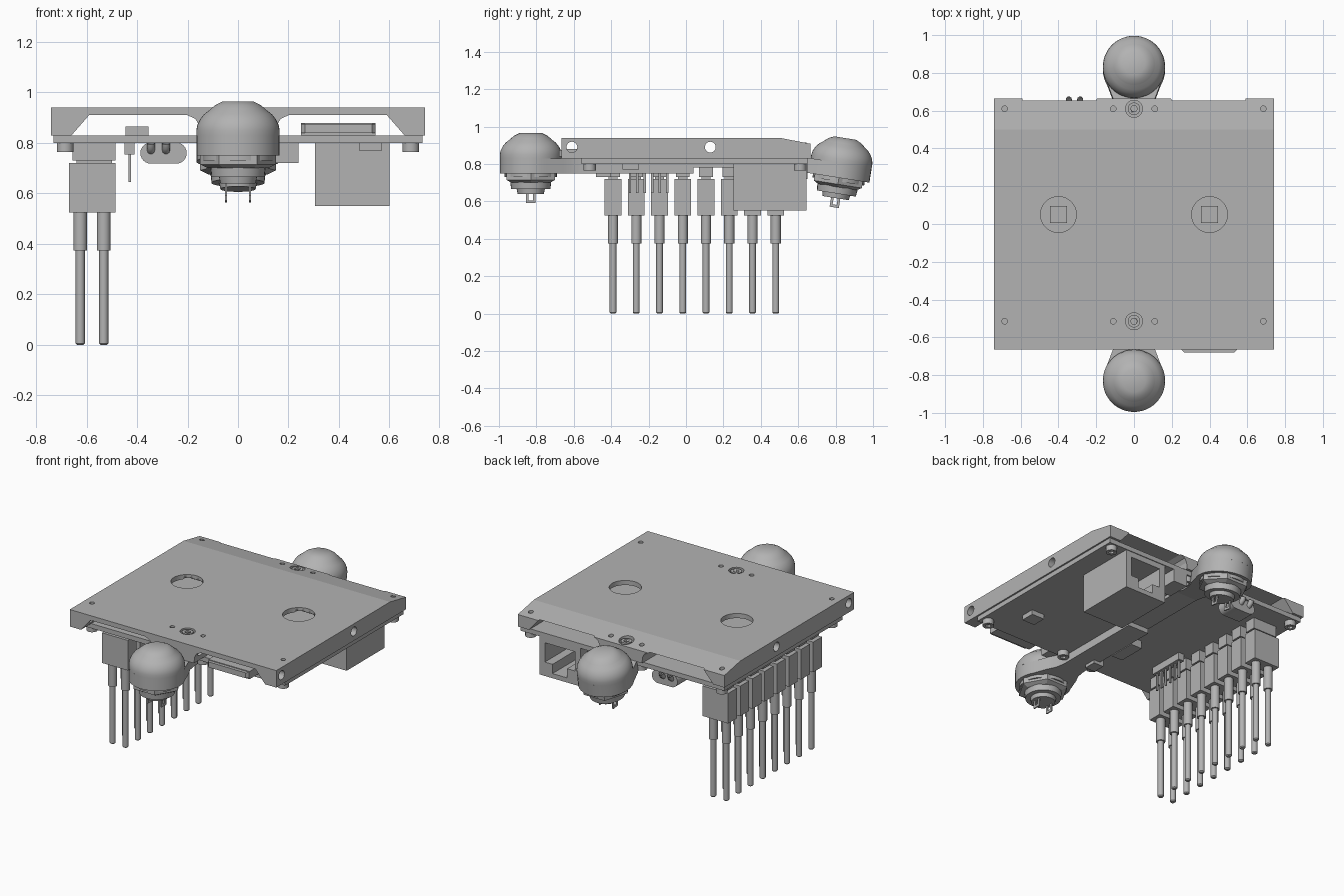
import bpy, math
from mathutils import Matrix, Vector

if "Cube" in bpy.data.objects:
    bpy.data.objects.remove(bpy.data.objects["Cube"])

grey = bpy.data.materials.new("plain grey")
grey.use_nodes = True
grey.diffuse_color = (0.45, 0.45, 0.45, 1)
grey.node_tree.nodes["Principled BSDF"].inputs["Base Color"].default_value = (0.45, 0.45, 0.45, 1)


def mesh(name, verts, faces, smooth=False):
    me = bpy.data.meshes.new(name)
    me.from_pydata(verts, [], faces)
    me.materials.append(grey)
    ob = bpy.data.objects.new(name, me)
    bpy.context.collection.objects.link(ob)
    if smooth:
        activate(ob)
        bpy.ops.object.shade_smooth_by_angle(angle=math.radians(35))
    return ob


def activate(ob):
    bpy.ops.object.select_all(action='DESELECT')
    ob.select_set(True)
    bpy.context.view_layer.objects.active = ob


def prism(name, outline, a, b, axis='z', smooth=False):
    """Extrude a counter-clockwise outline along z, or an (x, z) outline along y."""
    n = len(outline)
    place = (lambda p, h: (p[0], p[1], h)) if axis == 'z' else (lambda p, h: (p[0], -h, p[1]))
    verts = [place(p, h) for h in (a, b) for p in outline]
    faces = [list(range(n))[::-1], list(range(n, 2 * n))]
    faces += [[i, (i + 1) % n, n + (i + 1) % n, n + i] for i in range(n)]
    return mesh(name, verts, faces, smooth)


def box(name, x, y, z):
    return prism(name, [(x[0], y[0]), (x[1], y[0]), (x[1], y[1]), (x[0], y[1])], *z)


def lathe(name, profile, at=(0, 0, 0), sides=32, smooth=True):
    """Revolve (radius, height) points, listed from the bottom up."""
    verts, faces = [], []
    for r, h in profile:
        for k in range(sides):
            t = 2 * math.pi * k / sides
            verts.append((at[0] + r * math.cos(t), at[1] + r * math.sin(t), at[2] + h))
    for j in range(len(profile) - 1):
        for k in range(sides):
            m = (k + 1) % sides
            faces.append([j * sides + k, j * sides + m, (j + 1) * sides + m, (j + 1) * sides + k])
    faces += [list(range(sides))[::-1], list(range(len(verts) - sides, len(verts)))]
    return mesh(name, verts, faces, smooth)


def cylinder(name, r, at, z, sides=24):
    return lathe(name, [(r, z[0]), (r, z[1])], (at[0], at[1], 0), sides)


def cut(ob, cutter):
    activate(ob)
    mod = ob.modifiers.new("cut", 'BOOLEAN')
    mod.operation, mod.solver, mod.object = 'DIFFERENCE', 'EXACT', cutter
    bpy.ops.object.modifier_apply(modifier=mod.name)
    bpy.data.objects.remove(cutter)


# Cover: thick side rails, thin deck and a flared centre rib
half = [(0.74, 0.83), (0.74, 0.94)]
inner = [(0.15, 0.83), (0.155, 0.87), (0.168, 0.895), (0.2, 0.91), (0.59, 0.91), (0.66, 0.83)]
outline = inner + half + [(-x, z) for x, z in reversed(inner + half)]
cover = prism("cover", outline, -0.665, 0.665, 'y')
slope = box("slope_cutter", (-1, 1), (0.5, 0.9), (0.94, 1.1))
slope.data.transform(Matrix.Translation((0, 0.5, 0.94)) @ Matrix.Rotation(math.radians(-11), 4, 'X')
                     @ Matrix.Translation((0, -0.5, -0.94)))
cut(cover, slope)
for s in (-1, 1):
    cut(cover, cylinder("window_cutter", 0.095, (s * 0.4, 0.05), (0.84, 1), 40))
    for y in (-0.515, 0.61):
        for x in (0.11, 0.685):
            cut(cover, cylinder("bolt_hole_cutter", 0.015, (s * x, y), (0.8, 1), 16))
for y in (-0.61, 0.13):
    c = cylinder("side_hole_cutter", 0.029, (0, 0), (-1, 1))
    c.data.transform(Matrix.Translation((0, y, 0.89)) @ Matrix.Rotation(math.pi / 2, 4, 'Y'))
    cut(cover, c)

# Centre screws set into the deck, each with a hex socket
for y, top in ((-0.515, 0.94), (0.61, 0.918)):
    cut(cover, cylinder("counterbore_cutter", 0.045, (0, y), (top - 0.03, 1)))
    screw = cylinder("centre_screw", 0.033, (0, y), (top - 0.035, top - 0.003))
    cut(screw, cylinder("socket_cutter", 0.018, (0, y), (top - 0.02, 1), 6))

# Circuit board with the screws that hold it
box("circuit_board", (-0.73, 0.73), (-0.56, 0.65), (0.8, 0.83))
for x in (-0.685, -0.11, 0.11, 0.685):
    for y in (-0.515, 0.61):
        screw = cylinder("board_screw", 0.033, (x, y), (0.765, 0.8))
        cut(screw, cylinder("socket_cutter", 0.016, (x, y), (0.7, 0.78), 6))

# Parts on the board
for x in (-0.4, 0.4):
    box("sensor", (x - 0.045, x + 0.045), (0.005, 0.095), (0.83, 0.865))
box("card_slot", (0.25, 0.545), (-0.66, -0.25), (0.83, 0.88))
prism("card", [(0.25, -0.3), (0.25, -0.665), (0.265, -0.68), (0.53, -0.68), (0.545, -0.665),
               (0.545, -0.3)], 0.84, 0.875)
box("chip", (0.48, 0.57), (-0.34, -0.25), (0.77, 0.8))
box("long_part", (-0.16, -0.08), (-0.3, -0.12), (0.75, 0.8))
box("small_part", (-0.1, -0.03), (-0.48, -0.4), (0.73, 0.8))
box("rear_part", (0.14, 0.24), (0.5, 0.65), (0.72, 0.8))

# Pin strip
box("pin_strip", (-0.45, -0.41), (-0.32, -0.08), (0.755, 0.8))
for i in range(6):
    y = -0.3 + i * 0.04
    box("strip_pin", (-0.434, -0.424), (y - 0.006, y + 0.006), (0.645, 0.76))

# Network socket, open to the back, with a latch notch
socket = box("network_socket", (0.305, 0.6), (0.255, 0.645), (0.55, 0.8))
cut(socket, box("opening_cutter", (0.345, 0.56), (0.36, 0.7), (0.64, 0.765)))
cut(socket, box("notch_cutter", (0.4, 0.505), (0.36, 0.7), (0.58, 0.66)))

# Rounded plug with two wire loops
capsule = []
for cx, start in ((-0.245, -90), (-0.345, 90)):
    for k in range(13):
        t = math.radians(start + 15 * k)
        capsule.append((cx + 0.042 * math.cos(t), 0.76 + 0.042 * math.sin(t)))
prism("plug", capsule, -0.64, -0.53, 'y', True)
for x in (-0.345, -0.285):
    curve = bpy.data.curves.new("wire_loop", 'CURVE')
    curve.dimensions, curve.bevel_depth, curve.bevel_resolution = '3D', 0.016, 3
    sp = curve.splines.new('POLY')
    sp.points.add(8)
    for k, p in enumerate(sp.points):
        t = math.pi * k / 8
        p.co = (x, 0.585 + 0.075 * math.cos(t), 0.8 - 0.04 * math.sin(t), 1)
    curve.materials.append(grey)
    ob = bpy.data.objects.new("wire_loop", curve)
    bpy.context.collection.objects.link(ob)

# Eight plug blocks, each with two contact pins
for i in range(8):
    y = -0.39 + i * 0.1243
    box("header", (-0.655, -0.485), (y - 0.037, y + 0.037), (0.73, 0.8))
    box("header_neck", (-0.64, -0.5), (y - 0.025, y + 0.025), (0.715, 0.735))
    box("plug_block", (-0.67, -0.485), (y - 0.045, y + 0.045), (0.525, 0.72))
    for x in (-0.625, -0.532):
        lathe("contact_pin", [(0.012, 0), (0.018, 0.006), (0.018, 0.375), (0.027, 0.375),
                              (0.027, 0.525)], (x, y, 0), 16)

# Button on a flared arm; local origin is the arm top under the dome, arm runs to +y
dome = [(0.165, 0), (0.165, 0.02), (0.161, 0.042), (0.15, 0.064), (0.134, 0.084), (0.113, 0.1),
        (0.109, 0.104), (0.09, 0.12), (0.06, 0.135)]


def button(place, neck):
    arc = [(0.165 * math.cos(t), 0.165 * math.sin(t))
           for t in (math.radians(150 + 10 * k) for k in range(25))]
    side = [(0.11, 0.17), (0.085, 0.22), (0.075, 0.28), (0.075, neck)]
    plate = arc + side + [(-x, y) for x, y in reversed(side)]
    parts = [prism("button_arm", plate, -0.08, 0, smooth=True),
             lathe("button_dome", dome, sides=48),
             lathe("button_nut", [(0.12, -0.13), (0.15, -0.115), (0.15, -0.08)], sides=6, smooth=False),
             lathe("button_washer", [(0.14, -0.1), (0.14, -0.08)]),
             lathe("button_body", [(0.07, -0.19), (0.075, -0.165), (0.105, -0.165), (0.11, -0.12)])]
    for x in (-0.048, 0.048):
        tab = box("button_terminal", (x - 0.004, x + 0.004), (-0.025, 0.025), (-0.24, -0.16))
        cut(tab, box("eye_cutter", (x - 0.1, x + 0.1), (-0.011, 0.011), (-0.225, -0.19)))
        parts.append(tab)
    for ob in parts:
        ob.data.transform(place)


button(Matrix.Translation((0, -0.83, 0.83)), 0.87)
button(Matrix.Translation((0, 0.83, 0.805)) @ Matrix.Rotation(math.radians(-9), 4, 'X')
       @ Matrix.Rotation(math.pi, 4, 'Z'), 0.34)
box("arm_link", (-0.075, 0.075), (0, 0.56), (0.78, 0.8))
